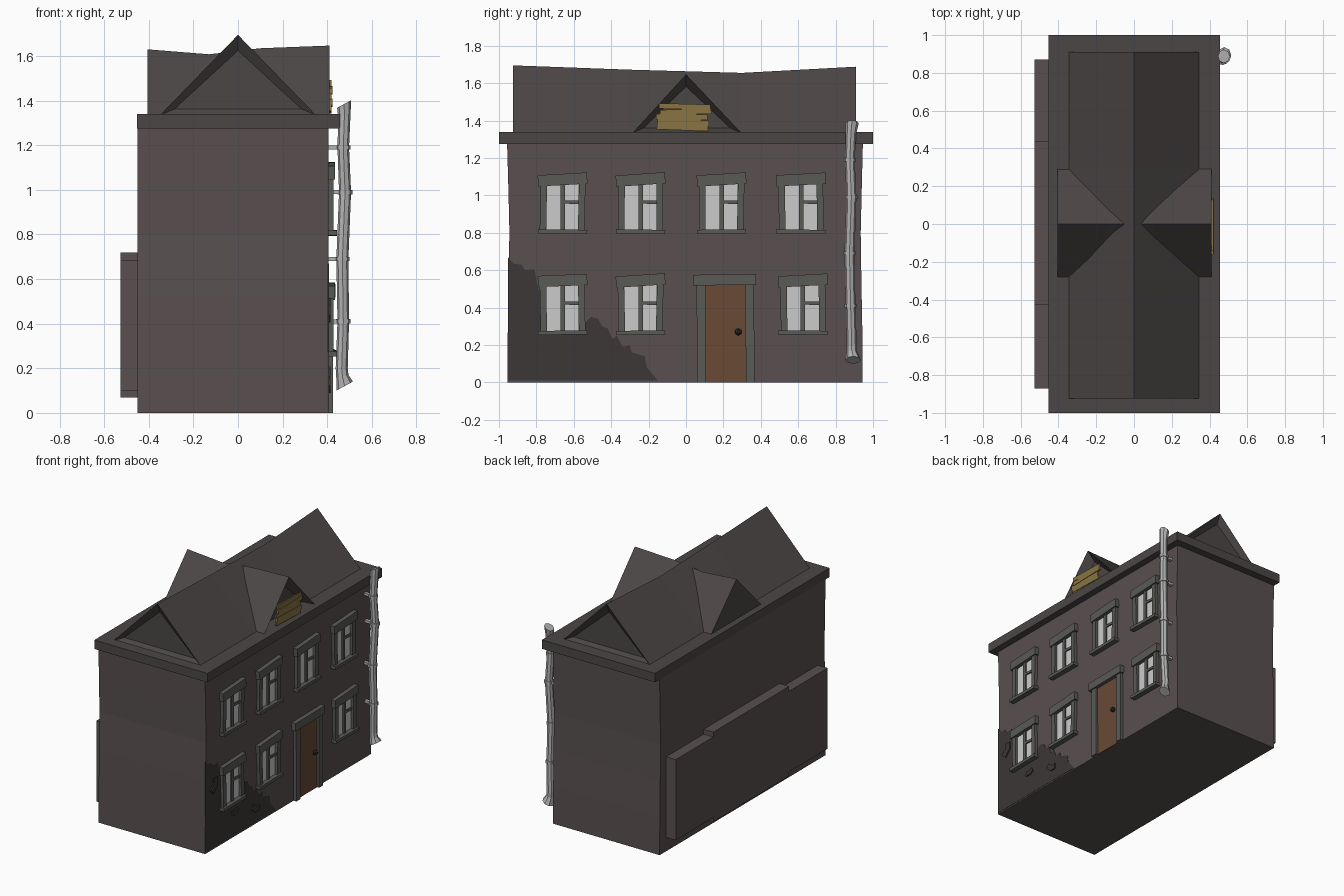
import bpy, bmesh, random
from math import cos, sin, pi
from mathutils import Vector, Matrix

if "Cube" in bpy.data.objects:
    bpy.data.objects.remove(bpy.data.objects["Cube"])

random.seed(4)


def material(name, r, g, b):
    m = bpy.data.materials.new(name)
    m.diffuse_color = (r, g, b, 1)
    m.use_nodes = True
    m.node_tree.nodes["Principled BSDF"].inputs["Base Color"].default_value = m.diffuse_color
    return m


WALL = material("wall", 0.10, 0.08, 0.08)
ROOF = material("roof", 0.072, 0.062, 0.061)
STONE = material("stone", 0.10, 0.10, 0.094)
DARK = material("dark", 0.045, 0.038, 0.037)
BLACK = material("black", 0.03, 0.03, 0.03)
GLASS = material("glass", 0.52, 0.52, 0.52)
PIPE = material("pipe", 0.45, 0.45, 0.45)
DOOR = material("door_wood", 0.14, 0.068, 0.036)
BOARD = material("board_wood", 0.25, 0.175, 0.055)


def finish(name, bm, mat):
    bmesh.ops.recalc_face_normals(bm, faces=bm.faces)
    me = bpy.data.meshes.new(name)
    bm.to_mesh(me)
    bm.free()
    ob = bpy.data.objects.new(name, me)
    me.materials.append(mat)
    bpy.context.collection.objects.link(ob)
    return ob


def box(name, lo, hi, mat, roll=0.0):
    """Box between two corners, rolled about the x axis through its centre."""
    lo, hi = Vector(lo), Vector(hi)
    bm = bmesh.new()
    m = (Matrix.Translation((lo + hi) / 2) @ Matrix.Rotation(roll, 4, 'X')
         @ Matrix.Diagonal((*(hi - lo), 1)))
    bmesh.ops.create_cube(bm, size=1, matrix=m)
    return finish(name, bm, mat)


def loft(rings):
    """Skin a list of equal-length rings and cap both ends."""
    bm = bmesh.new()
    vs = [[bm.verts.new(p) for p in r] for r in rings]
    n = len(vs[0])
    for a, b in zip(vs, vs[1:]):
        for i in range(n):
            j = (i + 1) % n
            bm.faces.new((a[i], a[j], b[j], b[i]))
    caps = [bm.faces.new(vs[0]), bm.faces.new(vs[-1])]
    bmesh.ops.recalc_face_normals(bm, faces=bm.faces)
    return bm, caps


def plate(name, pts, x0, x1, mat):
    """Flat outline in y,z given thickness along x."""
    bm, _ = loft([[(x, y, z) for y, z in pts] for x in (x0, x1)])
    return finish(name, bm, mat)


# Crooked house body
levels = [(0, -.955, .944), (.27, -.953, .943), (.53, -.95, .938), (.8, -.944, .934),
          (1.05, -.95, .94), (1.29, -.957, .946)]
bm, _ = loft([[(-.45, a, z), (.405, a, z), (.405, b, z), (-.45, b, z)]
              for z, a, b in levels])
finish("house_body", bm, WALL)
box("eave_slab", (-.452, -1, 1.275), (.455, 1, 1.34), ROOF)

# Raised panel on the back wall, in three steps
for i, (a, b, z0, z1) in enumerate([(-.87, -.43, .1, .685), (-.43, .44, .07, .72),
                                    (.44, .87, .1, .685)]):
    box(f"back_panel_{i}", (-.527, a, z0), (-.44, b, z1), WALL)

# Main roof with sagging ridge and recessed end gables
bm, caps = loft([[(-.35, y, 1.335), (.35, y, 1.335), (0, y, z)]
                 for y, z in [(-.925, 1.695), (-.3, 1.672), (.3, 1.655), (.91, 1.688)]])
bmesh.ops.inset_individual(bm, faces=caps, thickness=.07, depth=-.03)
finish("main_roof", bm, ROOF)

# Cross gable, recessed on the front street side only
bm, caps = loft([[(x, -.285, 1.335), (x, .295, 1.335), (x, 0, z)]
                 for x, z in [(-.405, 1.63), (-.13, 1.608), (.1, 1.635), (.41, 1.647)]])
bmesh.ops.inset_individual(bm, faces=[caps[1]], thickness=.065, depth=-.06)
finish("cross_gable", bm, ROOF)

# Boards nailed over the attic opening
for i in range(5):
    z = 1.348 + i * .028
    dy = random.uniform(-.012, .012)
    box(f"attic_board_{i}", (.408, -.15 + dy, z), (.42 + .003 * (i % 2), .125 + dy, z + .029),
        BOARD, random.uniform(-.05, .05))


def window(tag, y, z):
    """Window centred on y with its sill underside at z."""
    w = 0.085
    tilt = random.uniform(.03, .08)
    box(f"glass_{tag}", (.39, y - w, z + .02), (.409, y + w, z + .27), GLASS)
    box(f"sill_{tag}", (.395, y - .132, z), (.443, y + .132, z + .022), STONE,
        random.uniform(-.02, .02))
    box(f"lintel_{tag}", (.395, y - .132, z + .26), (.436, y + .132, z + .32), STONE, tilt)
    for s in (-1, 1):
        a, b = sorted((y + s * w, y + s * .12))
        box(f"jamb_{tag}_{s}", (.395, a, z + .015), (.428, b, z + .275), STONE,
            random.uniform(-.03, .03))
    box(f"mullion_{tag}", (.395, y - .012, z + .02), (.42, y + .012, z + .27), STONE)
    box(f"crossbar_{tag}", (.395, y, z + .16), (.418, y + w, z + .178), STONE, -.03)


for i, y in enumerate((-.66, -.243, .19, .615)):
    window(f"upper_{i}", y, .795)
    if i != 2:
        window(f"lower_{i}", y + (.01 if i == 3 else 0), .255)

# Door with frame and knob
box("door", (.39, .1, 0), (.411, .325, .52), DOOR)
box("door_jamb_left", (.395, .058, 0), (.427, .106, .53), STONE, .006)
box("door_jamb_right", (.395, .319, 0), (.427, .365, .53), STONE, .006)
box("door_lintel", (.395, .037, .52), (.437, .375, .577), STONE, .01)
bm = bmesh.new()
bmesh.ops.create_icosphere(bm, subdivisions=1, radius=.02,
                           matrix=Matrix.Translation((.424, .28, .27)))
finish("door_knob", bm, BLACK)

# Crumbled plaster in the lower corner, with exposed brick chips
plate("crumbled_plaster", [(-.953, .01), (-.953, .67), (-.92, .635), (-.88, .63), (-.86, .6),
                           (-.81, .605), (-.79, .5), (-.7, .38), (-.56, .3), (-.51, .35),
                           (-.47, .34), (-.45, .3), (-.42, .29), (-.39, .23), (-.37, .25),
                           (-.34, .19), (-.3, .2), (-.29, .16), (-.22, .14), (-.21, .08),
                           (-.15, .01)], .4, .4075, DARK)
chip = [(-.045, -.01), (-.03, .03), (.015, .01), (.04, .025), (.05, -.015), (.01, -.03)]
for i, (y, z, a, s) in enumerate([(-.86, .46, 1.2, 1.2), (-.62, .18, .3, .8),
                                  (-.39, .12, -.3, 1.0)]):
    plate(f"brick_chip_{i}", [(y + s * (p * cos(a) - q * sin(a)), z + s * (p * sin(a) + q * cos(a)))
                              for p, q in chip], .4, .415, DARK)

# Bent drainpipe: x, y, z, radius, tilt
path = [(.476, .888, 1.385, .036, -.5), (.477, .882, 1.33, .028, -.2), (.472, .876, 1.19, .026, 0),
        (.48, .884, .99, .027, 0), (.468, .874, .69, .027, 0), (.472, .88, .41, .026, 0),
        (.465, .886, .2, .027, 0), (.468, .886, .165, .028, -.2), (.478, .894, .12, .042, -.5)]


def ring(x, y, z, r, tilt):
    rot = Matrix.Rotation(tilt, 3, 'Y')
    return [rot @ Vector((r * cos(k * pi / 4), r * sin(k * pi / 4), 0)) + Vector((x, y, z))
            for k in range(8)]


bm, _ = loft([ring(*p) for p in path])
finish("drainpipe", bm, PIPE)

# Pipe collars and wall brackets
for i, (x, y, z, r, t) in enumerate(path[2:6]):
    bm, _ = loft([ring(x, y, z + d, r + .006, 0) for d in (-.01, .01)])
    finish(f"pipe_collar_{i}", bm, PIPE)
    box(f"pipe_bracket_{i}", (.4, y - .012, z - .009), (x, y + .012, z + .009), PIPE)
